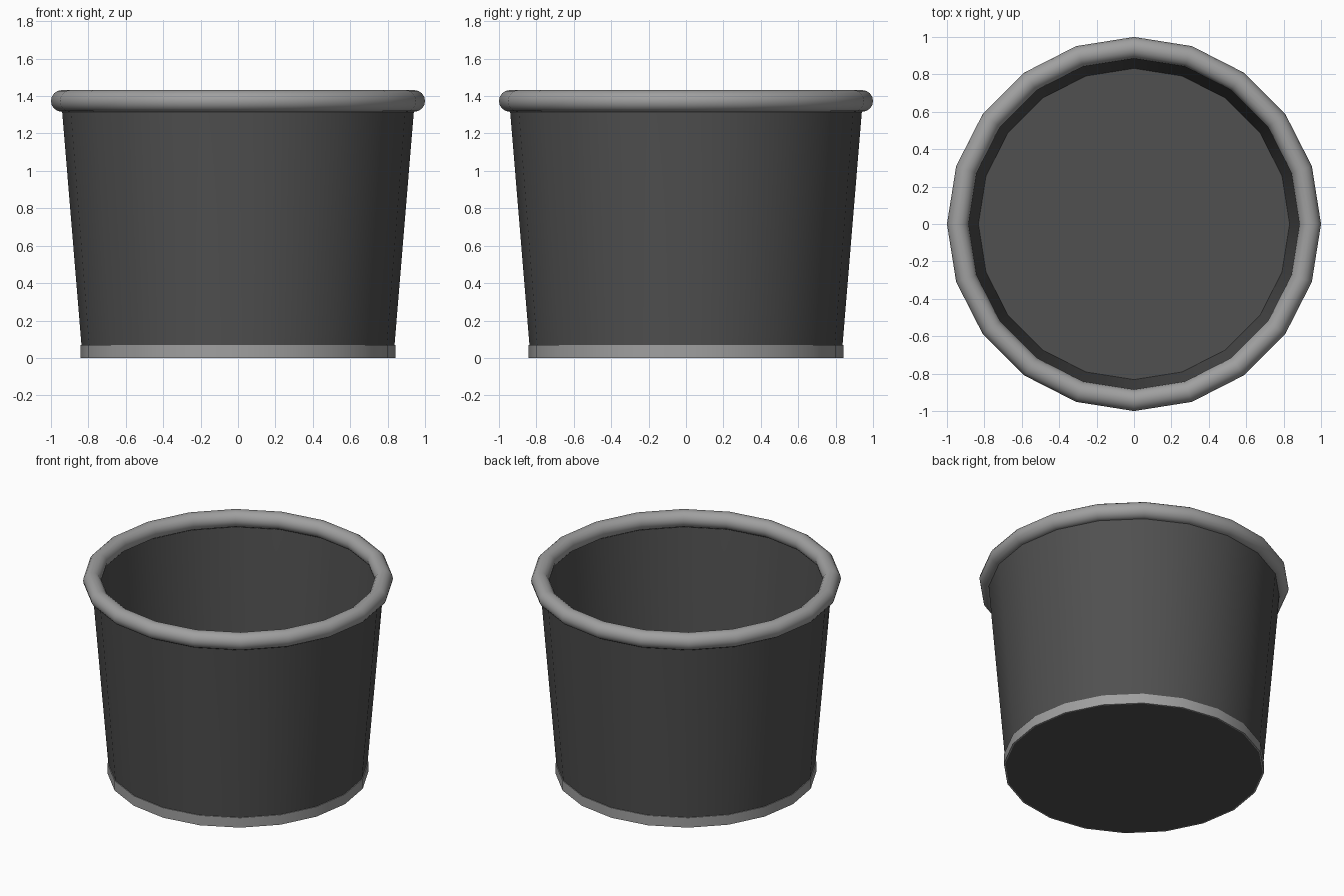
import bpy
import math

if "Cube" in bpy.data.objects:
    bpy.data.objects.remove(bpy.data.objects["Cube"])

SIDES = 20


def grey(name, value):
    mat = bpy.data.materials.new(name)
    mat.diffuse_color = (value, value, value, 1)
    mat.use_nodes = True
    mat.node_tree.nodes["Principled BSDF"].inputs["Base Color"].default_value = mat.diffuse_color
    return mat


def revolve(name, profile, mat, closed=False, floor=False):
    """Spin (radius, z) points, listed bottom to top on the outside, around z."""
    n = len(profile)
    verts = [(r * math.cos(math.tau * i / SIDES), r * math.sin(math.tau * i / SIDES), z)
             for i in range(SIDES) for r, z in profile]
    faces = []
    for i in range(SIDES):
        a, b = i * n, (i + 1) % SIDES * n
        for j in range(n if closed else n - 1):
            k = (j + 1) % n
            faces.append((a + j, b + j, b + k, a + k))
    if floor:
        faces.append([i * n for i in reversed(range(SIDES))])
    mesh = bpy.data.meshes.new(name)
    mesh.from_pydata(verts, [], faces)
    mesh.materials.append(mat)
    obj = bpy.data.objects.new(name, mesh)
    bpy.context.collection.objects.link(obj)
    bpy.ops.object.select_all(action='DESELECT')
    obj.select_set(True)
    bpy.context.view_layer.objects.active = obj
    bpy.ops.object.shade_smooth_by_angle(angle=math.radians(35))
    return obj


dark = grey("dark_grey", 0.08)
light = grey("light_grey", 0.35)

# Thin tapered wall with its floor
revolve("tub_body", [(0.832, 0), (0.837, 0.07), (0.945, 1.375)], dark, floor=True)

# Base band wrapped around the foot of the wall
revolve("base_band", [(0.832, 0), (0.842, 0), (0.842, 0.07), (0.837, 0.07)], light)

# Rolled rim
rim = [(0.942 + 0.058 * math.cos(math.tau * k / 16),
        1.374 + 0.058 * math.sin(math.tau * k / 16)) for k in range(16)]
revolve("rolled_rim", rim, light, closed=True)
